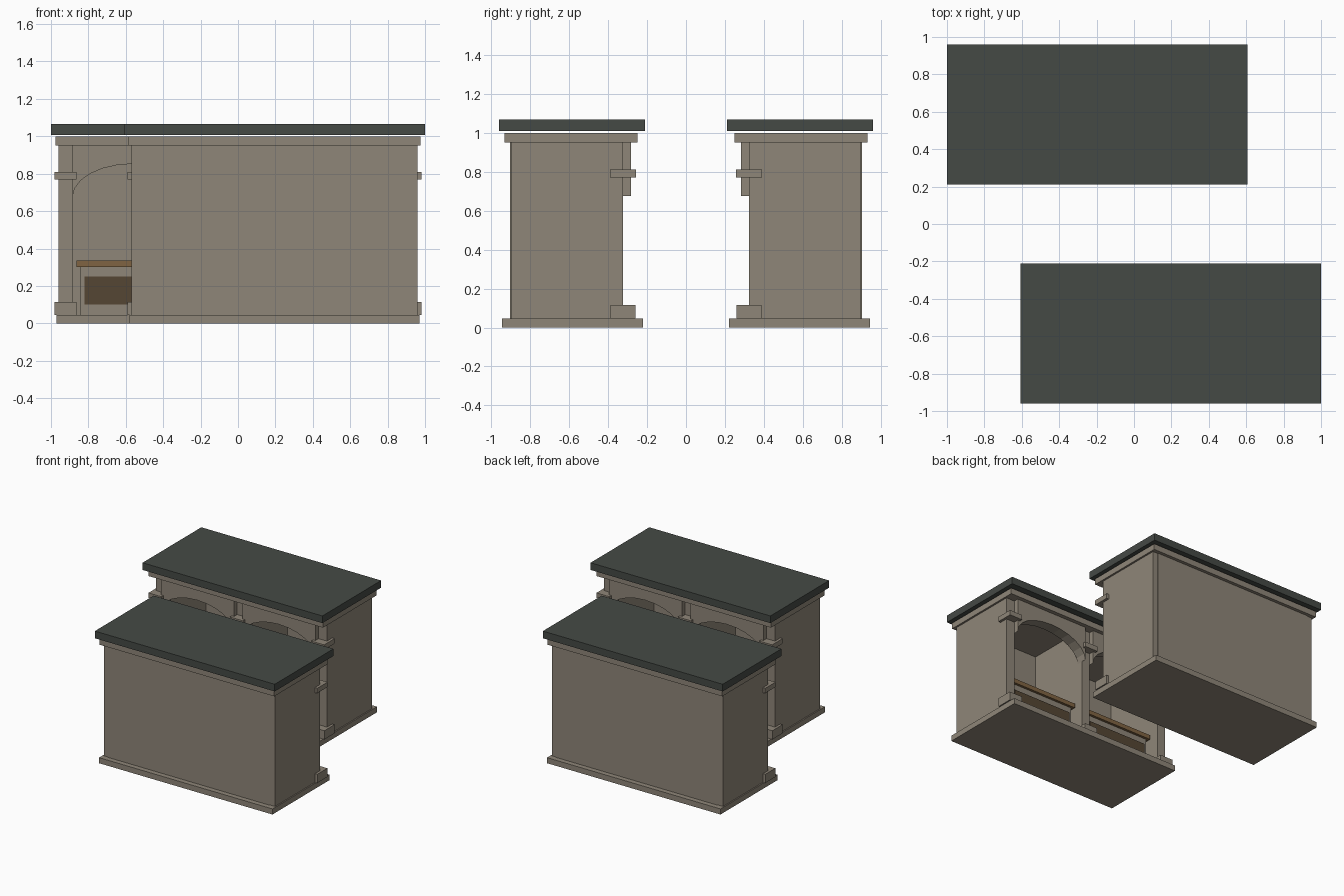
import bpy, bmesh, math

if "Cube" in bpy.data.objects:
    bpy.data.objects.remove(bpy.data.objects["Cube"])

def material(name, rgb):
    m = bpy.data.materials.new(name)
    m.diffuse_color = (*rgb, 1)
    m.use_nodes = True
    m.node_tree.nodes["Principled BSDF"].inputs["Base Color"].default_value = m.diffuse_color
    return m

STONE = material("warm_stone", (0.275, 0.240, 0.190))
SLATE = material("dark_slate", (0.060, 0.068, 0.060))
WOOD = material("counter_wood", (0.215, 0.127, 0.055))
DARK = material("dark_wood", (0.090, 0.061, 0.034))
CX = -0.195          # centre line of the back building

def add(name, bm, mat):
    """Make a part for the back building, plus its half-turn twin in front."""
    bmesh.ops.recalc_face_normals(bm, faces=bm.faces)
    me = bpy.data.meshes.new(name)
    bm.to_mesh(me)
    bm.free()
    me.materials.append(mat)
    for suffix, turn in (("back", 0), ("front", math.pi)):
        ob = bpy.data.objects.new(f"{name}_{suffix}", me)
        ob.rotation_euler.z = turn
        bpy.context.collection.objects.link(ob)

def box(name, x, y, z, mat=STONE):
    bm = bmesh.new()
    bmesh.ops.create_cube(bm, size=1)
    for v in bm.verts:
        v.co = [r[0] + (c + 0.5) * (r[1] - r[0]) for c, r in zip(v.co, (x, y, z))]
    add(name, bm, mat)

def around(c, h):
    return (c - h, c + h)

def arch(name, cx, half, spring, rise, top, y0, y1, n=12):
    """Panel with a half-ellipse cut from its lower edge."""
    bm = bmesh.new()
    for i in range(n):
        pts = []
        for a in (math.pi * i / n, math.pi * (i + 1) / n):
            pts.append((cx - half * math.cos(a), spring + rise * math.sin(a)))
        (xa, za), (xb, zb) = pts
        prof = [(xa, za), (xb, zb), (xb, top), (xa, top)]
        f = [bm.verts.new((px, y0, pz)) for px, pz in prof]
        b = [bm.verts.new((px, y1, pz)) for px, pz in prof]
        bm.faces.new(f)
        bm.faces.new(b[::-1])
        for j in (0, 2):
            bm.faces.new((f[j], f[j + 1], b[j + 1], b[j]))
        if i == 0:
            bm.faces.new((f[3], f[0], b[0], b[3]))
        if i == n - 1:
            bm.faces.new((f[1], f[2], b[2], b[1]))
    bmesh.ops.remove_doubles(bm, verts=bm.verts, dist=1e-5)
    add(name, bm, STONE)

# plinth, cornice and roof slabs
box("plinth", around(CX, 0.775), (0.22, 0.945), (0, 0.045))
box("cornice", around(CX, 0.78), (0.25, 0.93), (0.95, 0.998))
box("roof", (-1.0, 0.607), (0.21, 0.96), (1.008, 1.066), SLATE)

# back wall
box("back_wall", around(CX, 0.722), (0.855, 0.904), (0.045, 0.95))

# side walls and divider, each with a base block and a capital
for label, c in (("left", CX - 0.7275), ("middle", CX), ("right", CX + 0.7275)):
    rear = 0.86 if label == "middle" else 0.899
    box(f"{label}_wall", around(c, 0.0375), (0.322, rear), (0.045, 0.95))
    box(f"{label}_pillar_base", around(c, 0.058), (0.26, 0.388), (0.045, 0.115))
    box(f"{label}_capital", around(c, 0.058), (0.257, 0.39), (0.77, 0.81))

# two arched bays, each with a counter
for label, c in (("left", CX - 0.36375), ("right", CX + 0.36375)):
    arch(f"{label}_arch", c, 0.326, 0.675, 0.178, 0.95, 0.282, 0.37)
    box(f"{label}_counter", around(c, 0.285), (0.40, 0.53), (0.045, 0.30))
    box(f"{label}_counter_top", around(c, 0.306), (0.38, 0.55), (0.30, 0.335), WOOD)
    box(f"{label}_counter_panel", around(c, 0.263), (0.392, 0.401), (0.10, 0.25), DARK)
